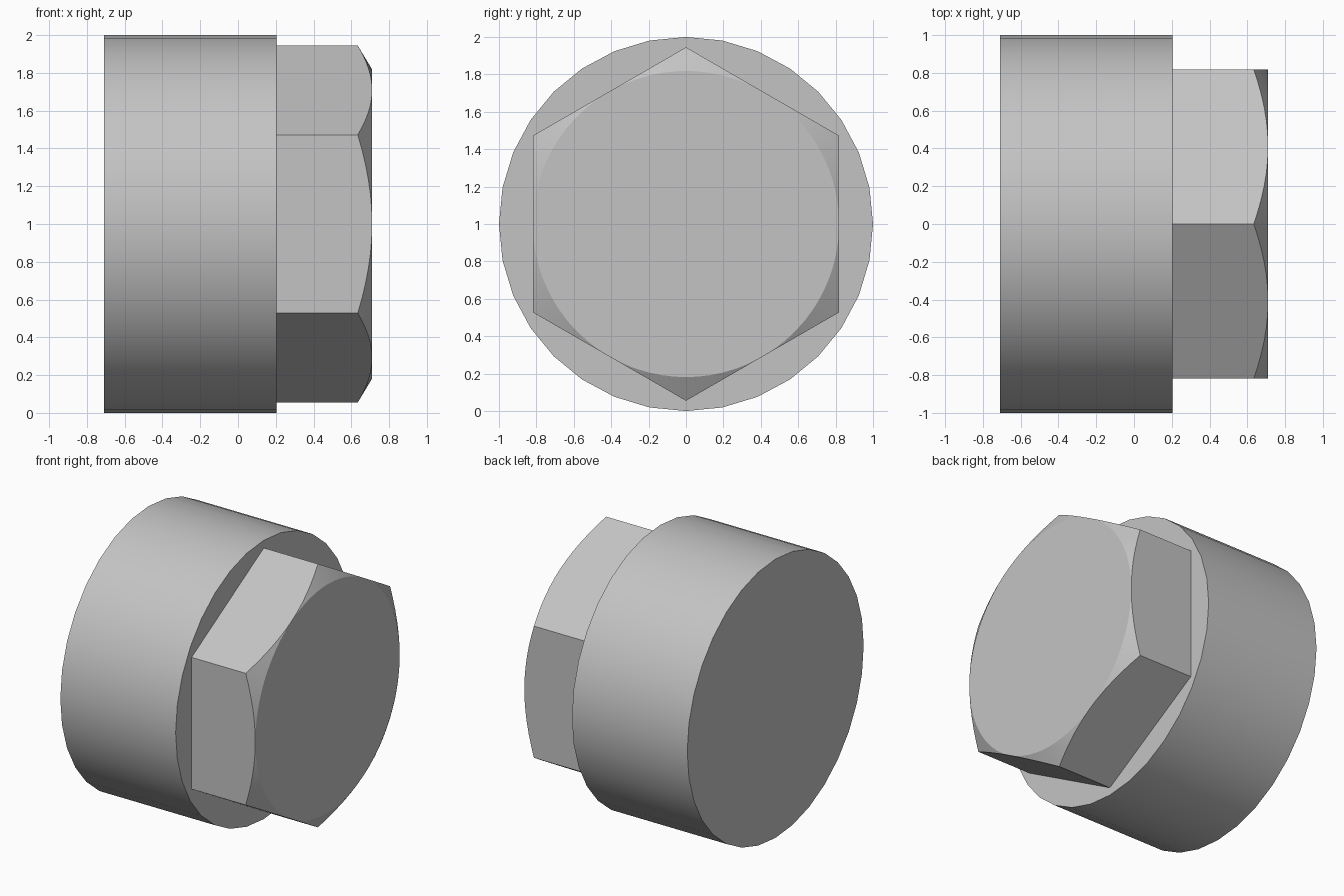
import bpy, bmesh
from math import radians, cos, sin, pi
from mathutils import Vector

cube = bpy.data.objects.get("Cube")
if cube:
    bpy.data.objects.remove(cube, do_unlink=True)

steel = bpy.data.materials.new("steel_grey")
steel.use_nodes = True
steel.diffuse_color = (0.55, 0.55, 0.55, 1)
steel.node_tree.nodes["Principled BSDF"].inputs["Base Color"].default_value = (0.55, 0.55, 0.55, 1)

LEFT, SHOULDER, TIP = -0.71, 0.205, 0.71   # stations along the x axis
CORNER = 0.945                             # hexagon corner radius
FLAT = CORNER * cos(pi / 6)                # hexagon flat radius
SLOPE = 0.6                                # chamfer fall per unit of radius
STEPS = 12                                 # points along each hexagon side


def finish(obj, angle):
    obj.data.materials.append(steel)
    bpy.ops.object.select_all(action="DESELECT")
    obj.select_set(True)
    bpy.context.view_layer.objects.active = obj
    bpy.ops.object.shade_smooth_by_angle(angle=radians(angle))


def corner(i):
    a = i * pi / 3
    return Vector((0, CORNER * sin(a), CORNER * cos(a)))


# Round body, lying along x with a vertex at the top
bpy.ops.mesh.primitive_cylinder_add(vertices=32, radius=1, depth=SHOULDER - LEFT,
                                    location=((LEFT + SHOULDER) / 2, 0, 1),
                                    rotation=(0, pi / 2, 0))
body = bpy.context.object
body.name = "round_body"
finish(body, 30)

# Hexagonal head with a conical chamfer on its outer end
bm = bmesh.new()
centre = Vector((0, 0, 1))
base = [bm.verts.new(centre + corner(i) + Vector((SHOULDER, 0, 0))) for i in range(6)]
rim, cap = [], []
for i in range(6):
    for s in range(STEPS):
        p = corner(i).lerp(corner(i + 1), s / STEPS)
        drop = SLOPE * (p.length - FLAT)
        rim.append(bm.verts.new(centre + p + Vector((TIP - drop, 0, 0))))
        cap.append(bm.verts.new(centre + p.normalized() * FLAT + Vector((TIP, 0, 0))))
count = len(rim)
for i in range(6):
    edge = [rim[(i * STEPS + s) % count] for s in range(STEPS + 1)]
    bm.faces.new([base[i], base[(i + 1) % 6]] + edge[::-1])
for k in range(count):
    n = (k + 1) % count
    bm.faces.new([rim[k], rim[n], cap[n], cap[k]])
bm.faces.new(cap)
bmesh.ops.remove_doubles(bm, verts=bm.verts, dist=0.0005)
bmesh.ops.recalc_face_normals(bm, faces=bm.faces)
if max(bm.faces, key=lambda f: f.calc_center_median().x).normal.x < 0:
    bmesh.ops.reverse_faces(bm, faces=bm.faces)
mesh = bpy.data.meshes.new("hex_head")
bm.to_mesh(mesh)
bm.free()
head = bpy.data.objects.new("hex_head", mesh)
bpy.context.collection.objects.link(head)
finish(head, 25)
